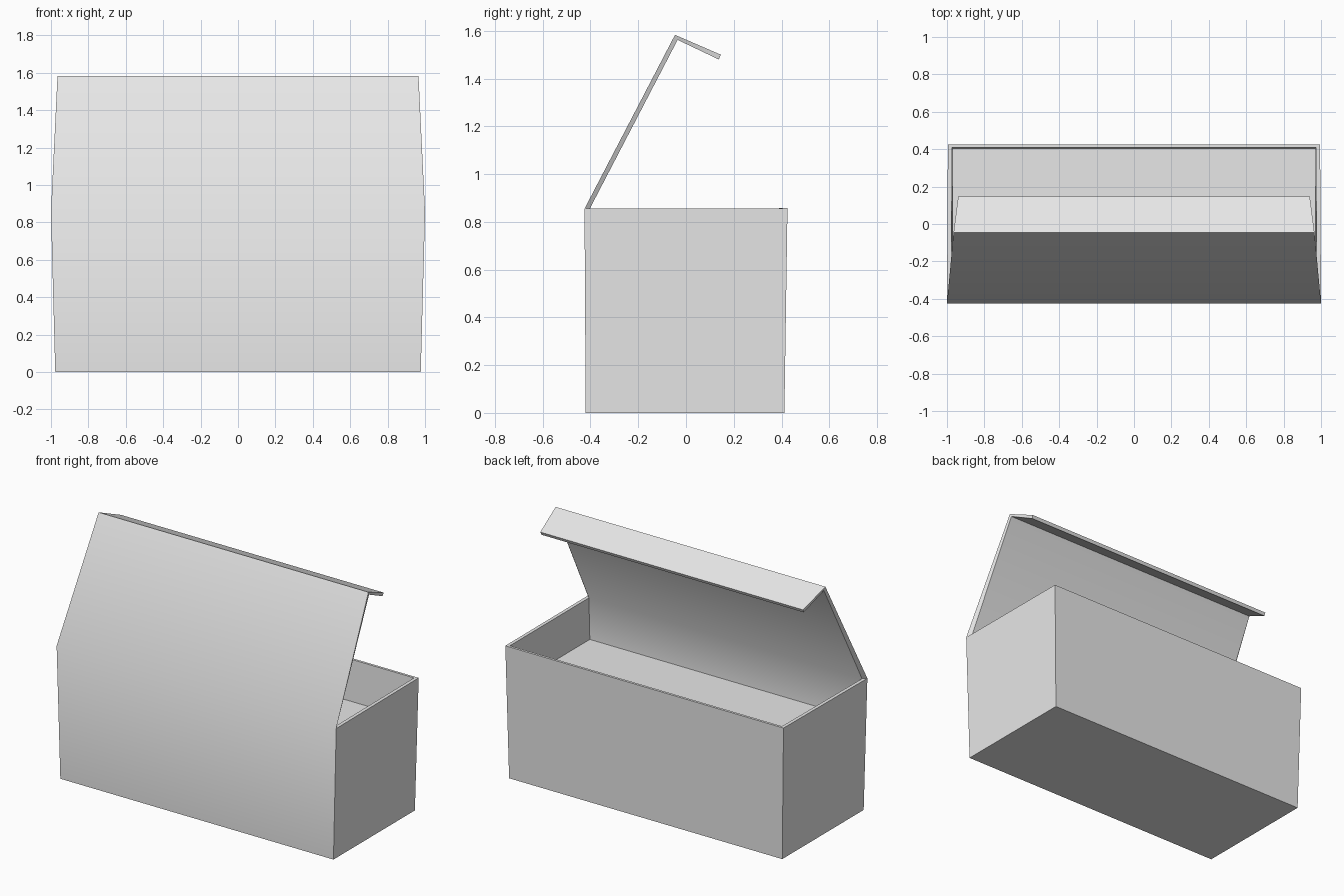
import bpy, bmesh, math

cube = bpy.data.objects.get("Cube")
if cube:
    bpy.data.objects.remove(cube, do_unlink=True)

grey = bpy.data.materials.new("plain grey")
grey.use_nodes = True
colour = (0.8, 0.8, 0.8, 1)
grey.diffuse_color = colour
grey.node_tree.nodes["Principled BSDF"].inputs["Base Color"].default_value = colour

# Cross-section of the sheet: half width, y, z
profile = {
    "base_front": (0.977, -0.42, 0.0),
    "hinge": (1.0, -0.425, 0.855),
    "ridge": (0.965, -0.046, 1.583),
    "tip": (0.94, 0.146, 1.5),
    "tip_in": (0.938, 0.137, 1.48),
    "ridge_in": (0.962, -0.035, 1.562),
    "hinge_in": (0.977, -0.403, 0.855),
    "floor_front": (0.968, -0.4, 0.59),
    "floor_back": (0.968, 0.4, 0.59),
    "rim_in": (0.973, 0.409, 0.857),
    "rim": (0.995, 0.425, 0.857),
    "base_back": (0.977, 0.412, 0.0),
}

bm = bmesh.new()
pairs = {n: [bm.verts.new((s * w, y, z)) for s in (-1, 1)]
         for n, (w, y, z) in profile.items()}

# Panels running across the whole width, including the lid and its flap
names = list(profile)
for a, b in zip(names, names[1:] + names[:1]):
    bm.faces.new((pairs[a][0], pairs[a][1], pairs[b][1], pairs[b][0]))

# Side walls, side rims and the exposed edges of the lid
side_panels = [
    ("base_front", "hinge", "rim", "base_back"),
    ("floor_front", "hinge_in", "rim_in", "floor_back"),
    ("hinge", "hinge_in", "rim_in", "rim"),
    ("hinge", "ridge", "ridge_in", "hinge_in"),
    ("ridge", "tip", "tip_in", "ridge_in"),
]
for panel in side_panels:
    for side in (0, 1):
        bm.faces.new([pairs[n][side] for n in panel])

bmesh.ops.recalc_face_normals(bm, faces=bm.faces[:])
mesh = bpy.data.meshes.new("open_box")
bm.to_mesh(mesh)
bm.free()
mesh.materials.append(grey)
box = bpy.data.objects.new("open_box", mesh)
bpy.context.collection.objects.link(box)

# Soft bend at the hinge, crisp corners elsewhere
bpy.context.view_layer.objects.active = box
box.select_set(True)
bpy.ops.object.shade_smooth_by_angle(angle=math.radians(30))
